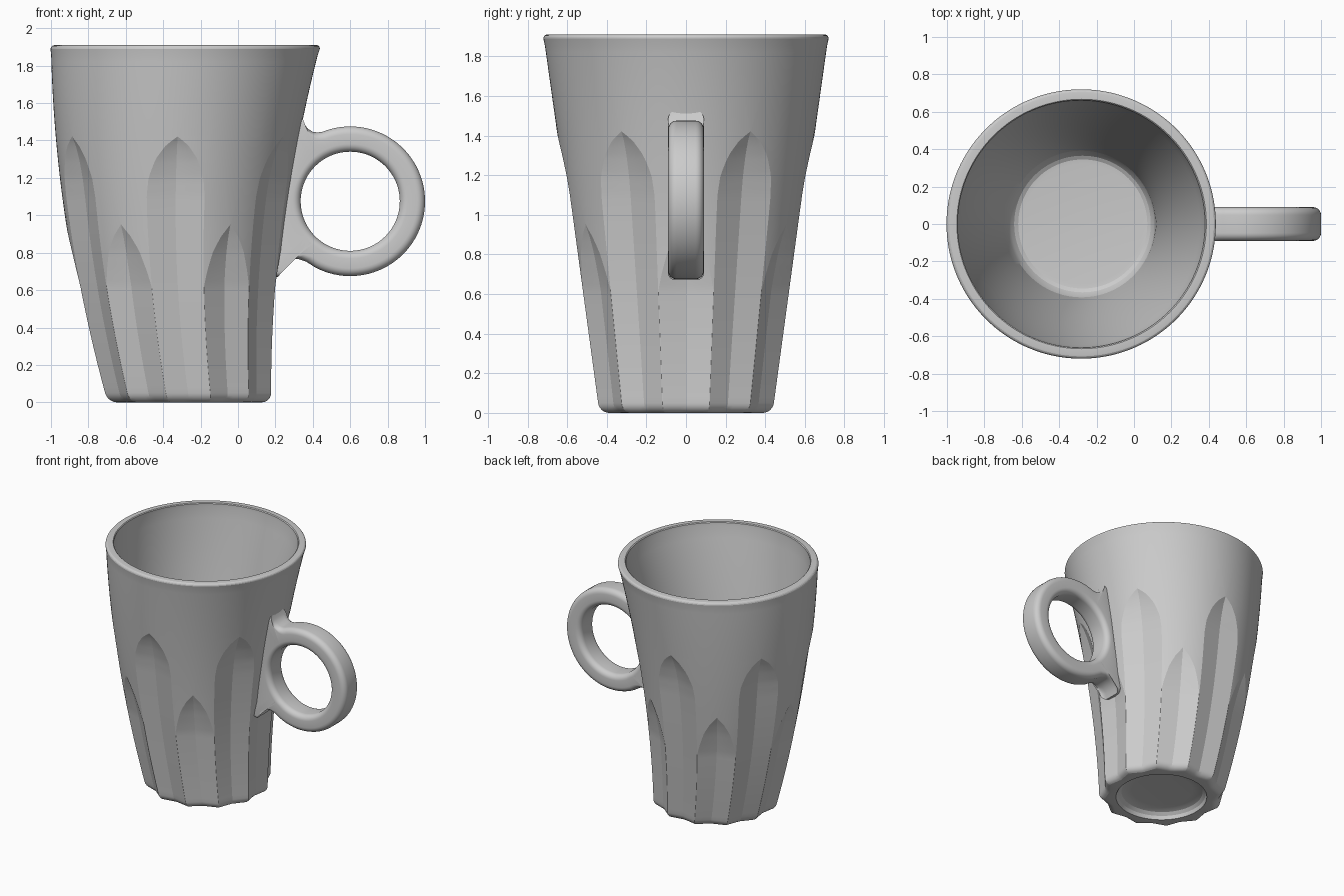
import bpy, bmesh
from math import sin, cos, radians, sqrt, pi

if "Cube" in bpy.data.objects:
    bpy.data.objects.remove(bpy.data.objects["Cube"])

HEIGHT = 1.91
SEG = 4                      # points in each quarter of a flute
TALL = [(1.0, 14.9), (1.1, 14.8), (1.2, 13.7), (1.3, 10.2), (1.38, 5), (1.42, 0)]
SHORT = [(0.62, 14.9), (0.7, 13), (0.81, 9.5), (0.89, 5), (0.95, 0)]


def radius(z):
    return 0.452 + 0.1403 * z


def axis_x(z):
    # the mug leans along a gentle curve
    return -0.26 - 0.1425 * z + 0.0691 * z * z


def lookup(table, z):
    if z <= table[0][0]:
        return table[0][1]
    for (z0, a), (z1, b) in zip(table, table[1:]):
        if z <= z1:
            return a + (b - a) * (z - z0) / (z1 - z0)
    return 0.0


def finish(bm, name, angle):
    bmesh.ops.recalc_face_normals(bm, faces=bm.faces)
    me = bpy.data.meshes.new(name)
    bm.to_mesh(me)
    bm.free()
    ob = bpy.data.objects.new(name, me)
    bpy.context.collection.objects.link(ob)
    bpy.ops.object.select_all(action='DESELECT')
    ob.select_set(True)
    bpy.context.view_layer.objects.active = ob
    bpy.ops.object.shade_smooth_by_angle(angle=radians(angle))
    return ob


def bridge(bm, a, b):
    n = len(a)
    for i in range(n):
        bm.faces.new((a[i], a[(i + 1) % n], b[(i + 1) % n], b[i]))


def half_flute(z, r, table):
    """(angle, radius) pairs from flute centre to ridge at 15 degrees."""
    w, peak = lookup(table, z), table[-1][0]
    split = max(w, 0.15) if z <= peak else min(7.5, 0.15 + (z - peak) * 25)
    rc = r * (1 - 0.078 * w / 15)
    out = []
    for k in range(SEG):                       # flat facet of the groove
        t = k / SEG
        if w > 0:
            x = rc + (r * cos(radians(w)) - rc) * t
            y = r * sin(radians(w)) * t
            out.append((math_deg(y, x), sqrt(x * x + y * y)))
        else:
            out.append((split * t, r))
    for k in range(SEG + 1):                   # untouched wall beside it
        out.append((split + (15 - split) * k / SEG, r))
    return out


def math_deg(y, x):
    from math import atan2
    return atan2(y, x) * 180 / pi


def ring(bm, z, r, fluted):
    vs = []
    for j in range(12):
        if fluted:
            half = half_flute(z, r, TALL if j % 2 else SHORT)
        else:
            half = [(15 * k / (2 * SEG), r) for k in range(2 * SEG + 1)]
        pts = [(-a, q) for a, q in reversed(half[1:])] + half[:-1]
        for a, q in pts:
            t = radians(30 * j + a)
            vs.append(bm.verts.new((axis_x(z) + q * cos(t), q * sin(t), z)))
    return vs


# Mug body: foot recess, fluted wall, rim, inside wall and floor
rows = [(0.22, 0.06, False), (0.26, 0.058, False), (0.295, 0.047, False),
        (0.318, 0.027, False), (0.33, 0.0, False)]
B = 0.05
for k in range(7):
    a = pi / 2 * k / 6
    z = B * (1 - cos(a))
    rows.append((radius(z) - B * (1 - sin(a)), z, True))
zs = sorted({round(0.08 + 0.03 * k, 3) for k in range(60)} | {0.95, 1.42, 0.62})
rows += [(radius(z), z, True) for z in zs if z < 1.87]
rt = radius(HEIGHT)
for k in range(5):
    a = pi / 2 * k / 4
    rows.append((rt - 0.02 * (1 - cos(a)), HEIGHT - 0.02 * (1 - sin(a)), False))
rows += [(0.667, HEIGHT, False), (0.661, HEIGHT - 0.006, False)]
for k in range(21):
    z = 1.88 - k * 1.72 / 20
    rows.append((radius(z) - 0.055 - 0.03 * (1 - z / HEIGHT), z, False))
rows += [(0.38, 0.135, False), (0.365, 0.115, False), (0.345, 0.103, False),
         (0.32, 0.1, False)]

bm = bmesh.new()
rings = [ring(bm, z, r, f) for r, z, f in rows]
for a, b in zip(rings, rings[1:]):
    bridge(bm, a, b)
bm.faces.new(rings[0])
bm.faces.new(rings[-1])
finish(bm, "mug_body", 16)

# Handle: round ring with flared roots, swept as a rounded rectangle
CX, CZ, RO, RI = 0.60, 1.075, 0.40, 0.265
outline = [(CX + RO * cos(radians(a)), CZ + RO * sin(radians(a)), a)
           for a in [-118 + 230 * k / 60 for k in range(61)]]
outline += [(0.425, 1.443, 115), (0.40, 1.446, 118), (0.375, 1.462, 121),
            (0.355, 1.485, 124), (0.342, 1.525, 127), (0.295, 1.52, 131)]
outline += [(0.295 - 0.12 * t, 1.52 - 0.83 * t, 131 + 91 * t)
            for t in [k / 20 for k in range(1, 20)]]
outline += [(0.175, 0.68, 222), (0.212, 0.67, 225), (0.226, 0.71, 228),
            (0.25, 0.742, 231), (0.285, 0.763, 234), (0.32, 0.767, 237),
            (0.365, 0.752, 239.5)]

W, BV = 0.09, 0.042
bm = bmesh.new()
loops = []
for x, z, a in outline:
    hx, hz = CX + RI * cos(radians(a)), CZ + RI * sin(radians(a))
    length = sqrt((x - hx) ** 2 + (z - hz) ** 2)
    b = min(BV, length * 0.45)
    loop = []
    for cu, cy, start in ((length - b, W - b, 0), (b, W - b, 90),
                          (b, b - W, 180), (length - b, b - W, 270)):
        for k in range(7):
            t = radians(start + 15 * k)
            u = (cu + b * cos(t)) / length
            loop.append(bm.verts.new((hx + (x - hx) * u, cy + b * sin(t),
                                      hz + (z - hz) * u)))
    loops.append(loop)
for i, loop in enumerate(loops):
    bridge(bm, loop, loops[(i + 1) % len(loops)])
finish(bm, "handle", 40)
